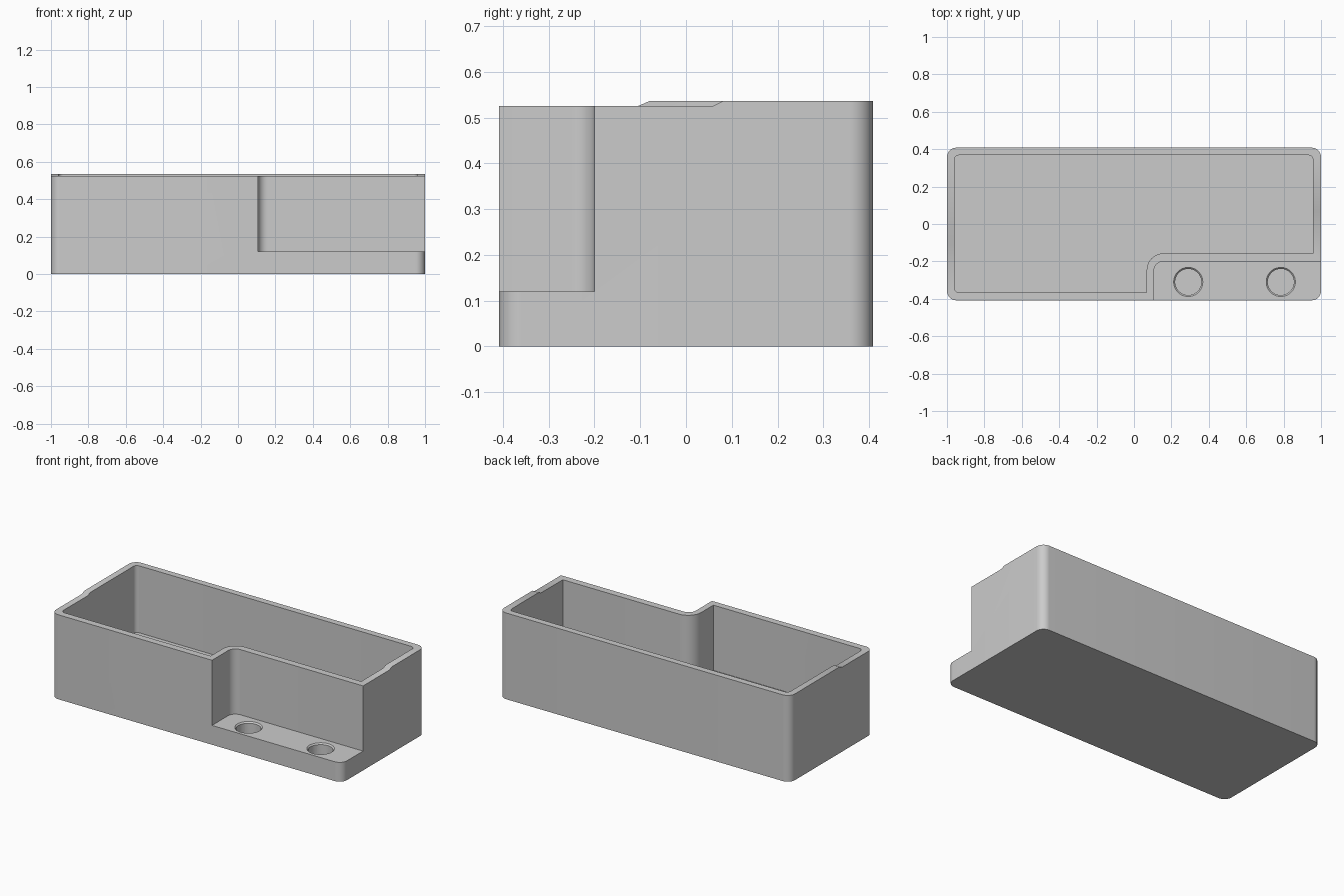
import bpy, bmesh, math
from mathutils import Vector

if "Cube" in bpy.data.objects:
    bpy.data.objects.remove(bpy.data.objects["Cube"])

# Main dimensions
TOP, RIM, LEDGE, FLOOR = 0.536, 0.525, 0.12, 0.12
HALF_X, HALF_Y = 1.0, 0.408

gray = bpy.data.materials.new("matte gray")
gray.use_nodes = True
gray.diffuse_color = (0.6, 0.6, 0.6, 1)
gray.node_tree.nodes["Principled BSDF"].inputs["Base Color"].default_value = (0.6, 0.6, 0.6, 1)


def outline(corners, steps=12):
    """Right-angled outline; each corner is (x, y, fillet radius)."""
    pts = []
    for i, (x, y, r) in enumerate(corners):
        p = Vector((x, y))
        if not r:
            pts.append(p)
            continue
        u = (Vector(corners[i - 1][:2]) - p).normalized()
        v = (Vector(corners[(i + 1) % len(corners)][:2]) - p).normalized()
        c = p + r * (u + v)
        for k in range(steps + 1):
            a = math.pi / 2 * k / steps
            pts.append(c - r * (v * math.cos(a) + u * math.sin(a)))
    return pts


def make_object(name, bm):
    bmesh.ops.recalc_face_normals(bm, faces=bm.faces[:])
    mesh = bpy.data.meshes.new(name)
    bm.to_mesh(mesh)
    bm.free()
    mesh.materials.append(gray)
    obj = bpy.data.objects.new(name, mesh)
    bpy.context.collection.objects.link(obj)
    return obj


def extrude(name, points, depth):
    """Extrude a closed loop of 3D points along a vector."""
    bm = bmesh.new()
    face = bm.faces.new([bm.verts.new(p) for p in points])
    new = bmesh.ops.extrude_face_region(bm, geom=[face])["geom"]
    verts = [g for g in new if isinstance(g, bmesh.types.BMVert)]
    bmesh.ops.translate(bm, verts=verts, vec=depth)
    return make_object(name, bm)


def prism(name, corners, z0, z1):
    return extrude(name, [(p.x, p.y, z0) for p in outline(corners)], (0, 0, z1 - z0))


def cone(name, x, y, z0, z1, r0, r1):
    bm = bmesh.new()
    bmesh.ops.create_cone(bm, cap_ends=True, segments=48, radius1=r0, radius2=r1, depth=z1 - z0)
    bmesh.ops.translate(bm, verts=bm.verts[:], vec=(x, y, (z0 + z1) / 2))
    return make_object(name, bm)


def cut(target, cutter):
    """Subtract the cutter and discard it."""
    cutter.hide_render = True
    mod = target.modifiers.new("cut", "BOOLEAN")
    mod.operation, mod.solver, mod.object = "DIFFERENCE", "EXACT", cutter
    bpy.context.view_layer.objects.active = target
    bpy.ops.object.modifier_apply(modifier=mod.name)
    bpy.data.objects.remove(cutter)


# Outer block with rounded vertical edges
R = 0.05
tray = prism("tray_body", [(-HALF_X, -HALF_Y, R), (HALF_X, -HALF_Y, R),
                           (HALF_X, HALF_Y, R), (-HALF_X, HALF_Y, R)], 0, TOP)

# Front left notch that leaves a low ledge
cut(tray, prism("notch_cutter", [(0.107, -0.6, 0), (1.2, -0.6, 0),
                                 (1.2, -0.2, 0), (0.107, -0.2, 0.05)], LEDGE, 0.7))

# Cavity following the outer walls
cut(tray, prism("cavity_cutter", [(-0.96, -0.366, 0.025), (0.068, -0.366, 0),
                                  (0.068, -0.157, 0.09), (0.957, -0.157, 0),
                                  (0.957, 0.368, 0.025), (-0.96, 0.368, 0.025)], FLOOR, 0.7))

# Lowered front rim, with a small ramp on each end wall
for x0, x1, y0, y1 in ((-1.1, 0.03, -0.105, -0.08), (0, 1.1, 0.058, 0.08)):
    profile = [(-0.6, RIM), (y0, RIM), (y1, TOP), (y1, 0.6), (-0.6, 0.6)]
    cut(tray, extrude("rim_cutter", [(x0, y, z) for y, z in profile], (x1 - x0, 0, 0)))

# Two blind, chamfered holes in the ledge
for x in (0.29, 0.785):
    cut(tray, cone("hole_cutter", x, -0.31, 0.03, 0.2, 0.07, 0.07))
    cut(tray, cone("chamfer_cutter", x, -0.31, LEDGE - 0.01, LEDGE + 0.01, 0.068, 0.088))

# Smooth the rounded corners, keep edges sharp
bpy.ops.object.select_all(action="DESELECT")
tray.select_set(True)
bpy.context.view_layer.objects.active = tray
bpy.ops.object.shade_smooth_by_angle(angle=math.radians(30))
